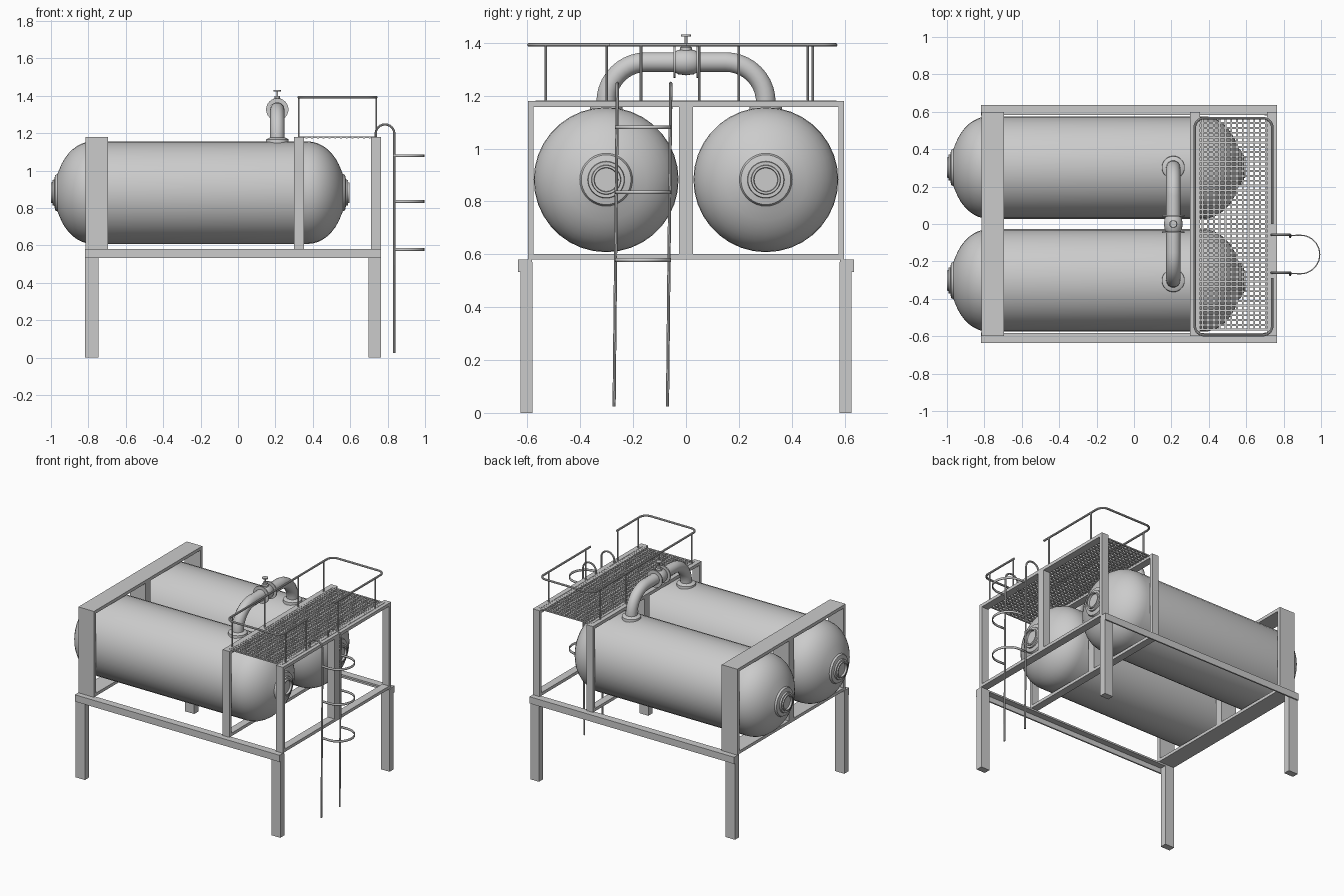
import bpy, bmesh, math
from mathutils import Vector, Matrix

if "Cube" in bpy.data.objects:
    bpy.data.objects.remove(bpy.data.objects["Cube"])


def finish(name, bm, smooth=False):
    bmesh.ops.recalc_face_normals(bm, faces=bm.faces)
    me = bpy.data.meshes.new(name)
    bm.to_mesh(me)
    bm.free()
    ob = bpy.data.objects.new(name, me)
    bpy.context.collection.objects.link(ob)
    if smooth:
        shade(ob)
    return ob


def shade(ob):
    bpy.ops.object.select_all(action='DESELECT')
    ob.select_set(True)
    bpy.context.view_layer.objects.active = ob
    bpy.ops.object.shade_smooth_by_angle(angle=math.radians(35))


def boxes(name, spans):
    """Each span is (x0, x1, y0, y1, z0, z1)."""
    bm = bmesh.new()
    for x0, x1, y0, y1, z0, z1 in spans:
        m = Matrix.Translation(((x0 + x1) / 2, (y0 + y1) / 2, (z0 + z1) / 2)) @ \
            Matrix.Diagonal((x1 - x0, y1 - y0, z1 - z0, 1))
        bmesh.ops.create_cube(bm, size=1, matrix=m)
    return finish(name, bm)


def lathe(name, profile, origin, axis, steps=32):
    """Turn (distance along axis, radius) points round the axis."""
    bm = bmesh.new()
    vs = [bm.verts.new((r, 0, t)) for t, r in profile]
    es = [bm.edges.new(p) for p in zip(vs, vs[1:])]
    bmesh.ops.spin(bm, geom=vs + es, cent=(0, 0, 0), axis=(0, 0, 1),
                   angle=2 * math.pi, steps=steps)
    bmesh.ops.remove_doubles(bm, verts=bm.verts, dist=1e-5)
    rot = Vector(axis).to_track_quat('Z', 'Y').to_matrix().to_4x4()
    bm.transform(Matrix.Translation(origin) @ rot)
    return finish(name, bm, True)


def tube(name, paths, r, res=2):
    cu = bpy.data.curves.new(name, 'CURVE')
    cu.dimensions = '3D'
    cu.bevel_depth, cu.bevel_resolution, cu.use_fill_caps = r, res, True
    for pts in paths:
        sp = cu.splines.new('POLY')
        sp.points.add(len(pts) - 1)
        for p, co in zip(sp.points, pts):
            p.co = (*co, 1)
    ob = bpy.data.objects.new(name, cu)
    bpy.context.collection.objects.link(ob)
    bpy.ops.object.select_all(action='DESELECT')
    ob.select_set(True)
    bpy.context.view_layer.objects.active = ob
    bpy.ops.object.convert(target='MESH')
    shade(bpy.context.object)


def arc(cx, cy, r, a0, a1, n=8):
    return [(cx + r * math.cos(math.radians(a0 + (a1 - a0) * i / n)),
             cy + r * math.sin(math.radians(a0 + (a1 - a0) * i / n))) for i in range(n + 1)]


# Tanks: cylinder, elliptical ends, collars and nozzles
TZ, R, MID = 0.882, 0.274, -0.2025
half = [(0.575 + 0.2 * math.sin(a), R * math.cos(a))
        for a in [math.radians(i * 8) for i in range(9)]]
half += [(0.763, 0.1), (0.775, 0.094), (0.78, 0.07), (0.79, 0.068), (0.79, 0.056),
         (0.798, 0.054), (0.798, 0.046), (0.785, 0.044), (0.785, 0)]
tank = [(-t, r) for t, r in reversed(half)] + half
for side, y in (("front", -0.302), ("back", 0.302)):
    lathe(side + "_tank", tank, (MID, y, TZ), (1, 0, 0), 36)
    # Pipe foot flange
    lathe(side + "_pipe_flange", [(0, 0), (0, 0.062), (0.02, 0.06), (0.03, 0.04), (0.03, 0)],
          (0.21, y, 1.147), (0, 0, 1))

# Crossover pipe
left = arc(-0.15, 1.175, 0.152, 180, 90, 10)
path = [(-0.302, 1.14)] + left + [(-y, z) for y, z in reversed(left)] + [(0.302, 1.14)]
tube("crossover_pipe", [[(0.21, y, z) for y, z in path]], 0.038, 5)

# Valve body, stem and handwheel
body = [(0.048, 0.038), (0.048, 0.06), (0.04, 0.06), (0.04, 0.04), (0.03, 0.046), (0, 0.05)]
lathe("valve_body", [(-t, r) for t, r in body] + [(t, r) for t, r in reversed(body[:-1])],
      (0.21, 0, 1.327), (0, 1, 0), 24)
lathe("valve_stem", [(0, 0), (0, 0.022), (0.055, 0.022), (0.06, 0.015), (0.072, 0.015),
                     (0.072, 0.005), (0.097, 0.005), (0.097, 0.019), (0.105, 0.019), (0.105, 0)],
      (0.21, 0, 1.327), (0, 0, 1), 16)

# Legs
boxes("legs", [(x0, x1, min(s * .581, s * .626), max(s * .581, s * .626), 0, 0.57)
               for x0, x1 in ((-0.817, -0.745), (0.698, 0.765)) for s in (-1, 1)])

# Long side beams with an angle section
for side, s in (("front", -1), ("back", 1)):
    boxes(side + "_side_beam", [
        (-0.817, 0.765, min(s * .583, s * .633), max(s * .583, s * .633), 0.568, 0.58),
        (-0.817, 0.765, min(s * .625, s * .635), max(s * .625, s * .635), 0.533, 0.58)])

# Portal frames round the tanks
for name, x0, x1 in (("left", -0.815, -0.695), ("middle", 0.30, 0.352), ("right", 0.712, 0.765)):
    boxes(name + "_portal_frame", [
        (x0, x1, -0.598, 0.598, 1.158, 1.18), (x0, x1, -0.598, 0.598, 0.58, 0.601),
        (x0, x1, -0.598, -0.576, 0.601, 1.158), (x0, x1, 0.576, 0.598, 0.601, 1.158),
        (x0, x1, -0.027, 0.027, 0.601, 1.158)])

# Walkway grating
GX0, GX1, GY = 0.335, 0.735, 0.565
NX, NY, B = 13, 44, 0.005
bars = []
for i in range(NX + 1):
    x = GX0 + (GX1 - GX0) * i / NX
    bars.append((x - B, x + B, -GY, GY, 1.172, 1.182))
for i in range(NY + 1):
    y = -GY + 2 * GY * i / NY
    bars.append((GX0, GX1, y - B, y + B, 1.173, 1.181))
boxes("walkway_grating", bars)

# Handrail, open at the ladder
RX0, RX1, RY0, RY1, C = 0.325, 0.739, -0.594, 0.566, 0.05
rail = [(RX1, 0)] + arc(RX1 - C, RY1 - C, C, 0, 90) + arc(RX0 + C, RY1 - C, C, 90, 180) \
    + arc(RX0 + C, RY0 + C, C, 180, 270) + arc(RX1 - C, RY0 + C, C, 270, 360) + [(RX1, -0.29)]
tube("handrail", [[(x, y, 1.392) for x, y in rail]], 0.007)
posts = [(RX0, y) for y in (-0.53, -0.17, 0.2, 0.48)] + [(RX1, y) for y in (-0.53, -0.3, 0.05, 0.46)]
tube("handrail_posts", [[(x, y, 1.17), (x, y, 1.392)] for x, y in posts], 0.005)

# Ladder uprights hooked over the walkway edge
hook = [(0.735, 1.15)] + arc(0.786, 1.197, 0.05, 180, 0, 12)
tube("ladder_uprights", [[(x, yt, z) for x, z in hook] + [(0.835, yb, 0.025)]
                         for yt, yb in ((-0.26, -0.272), (-0.058, -0.07))], 0.006)

# Ladder hoops made of flat bar
for n, z in enumerate((0.578, 0.835, 1.08)):
    bm = bmesh.new()
    pts = [(0.832, -0.265)] + arc(0.89, -0.163, 0.103, -90, 90, 20) + [(0.832, -0.061)]
    low = [bm.verts.new((x, y, z - 0.007)) for x, y in pts]
    top = [bm.verts.new((x, y, z + 0.007)) for x, y in pts]
    for i in range(len(pts) - 1):
        bm.faces.new((low[i], low[i + 1], top[i + 1], top[i]))
    hoop = finish("ladder_hoop_%d" % (n + 1), bm, True)
    mod = hoop.modifiers.new("thickness", 'SOLIDIFY')
    mod.thickness, mod.offset = 0.006, 0
